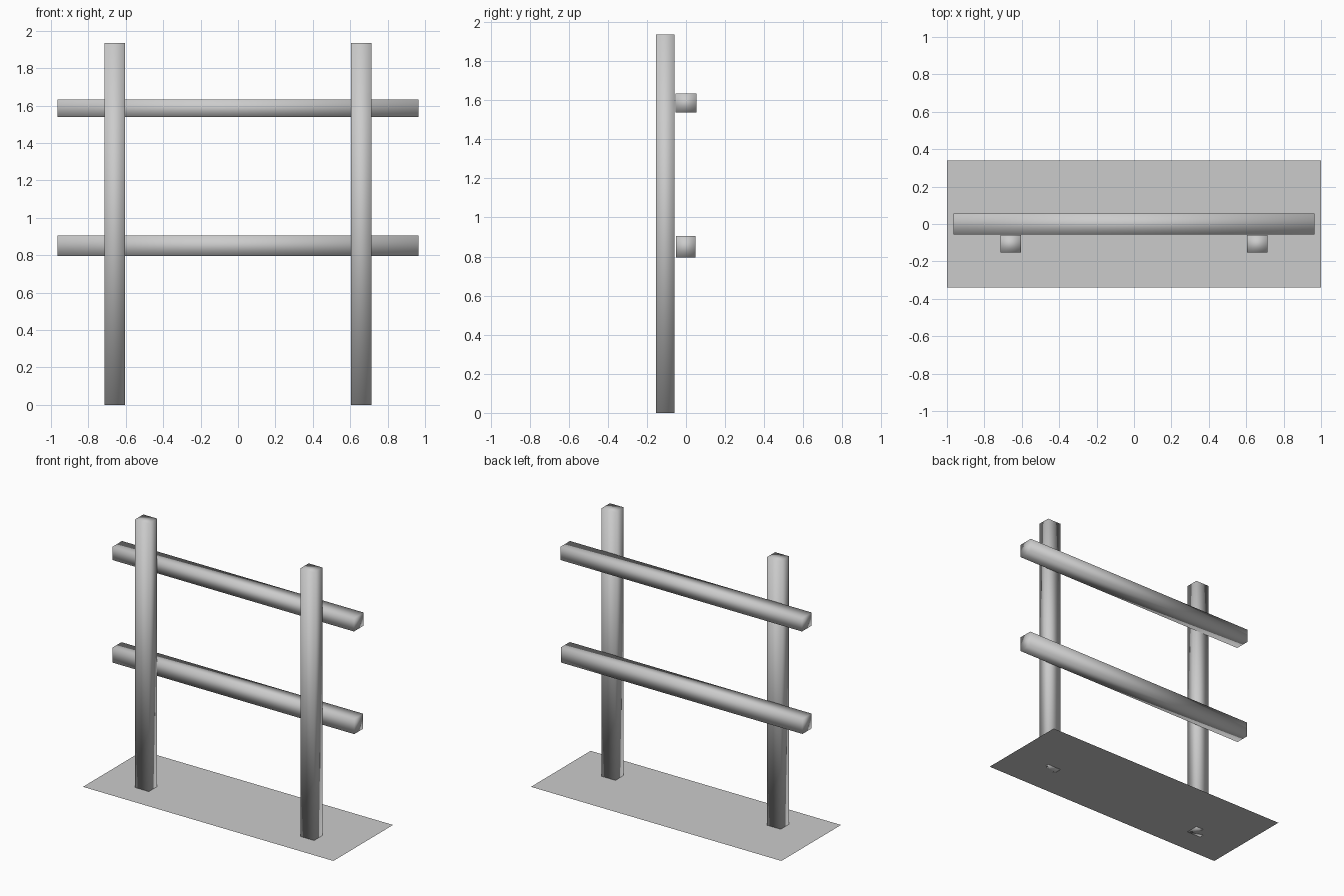
import bpy

if "Cube" in bpy.data.objects:
    bpy.data.objects.remove(bpy.data.objects["Cube"])


def box(name, x, y, z):
    """Smooth-shaded box spanning the given (min, max) ranges."""
    ranges = (x, y, z)
    bpy.ops.mesh.primitive_cube_add(size=1)
    ob = bpy.context.object
    ob.name = name
    for v in ob.data.vertices:
        v.co = [lo + (c + 0.5) * (hi - lo) for c, (lo, hi) in zip(v.co, ranges)]
    bpy.ops.object.shade_smooth()
    return ob


# Flat base sheet
bpy.ops.mesh.primitive_plane_add(size=1)
base = bpy.context.object
base.name = "base_sheet"
for v in base.data.vertices:
    v.co.x *= 2.0
    v.co.y *= 0.68

# Two upright posts in front of the rails
for name, cx in (("left_post", -0.66), ("right_post", 0.66)):
    box(name, (cx - 0.055, cx + 0.055), (-0.153, -0.059), (0, 1.935))

# Two horizontal rails behind the posts
box("lower_rail", (-0.965, 0.965), (-0.052, 0.049), (0.796, 0.905))
box("upper_rail", (-0.965, 0.965), (-0.055, 0.055), (1.538, 1.633))
